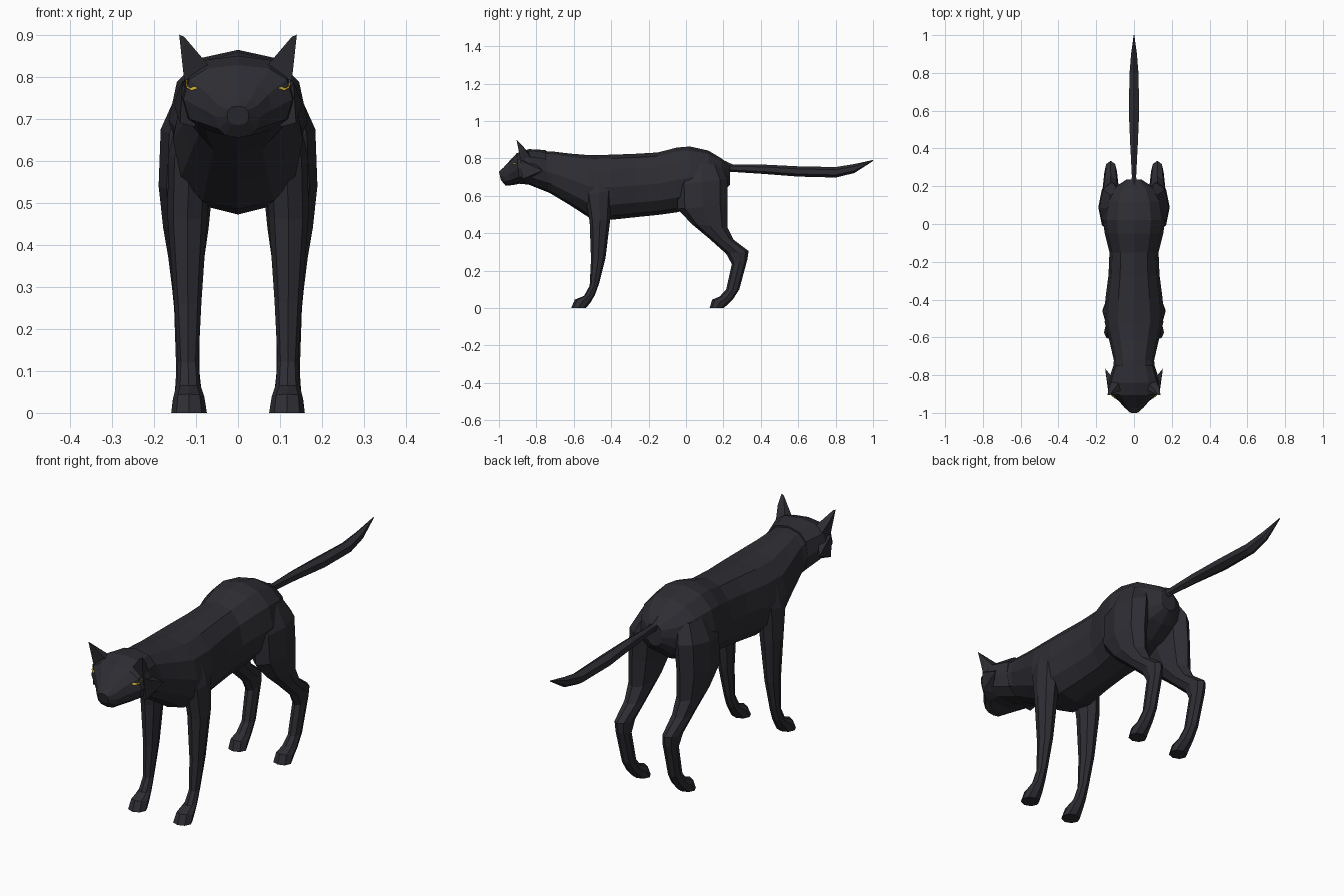
import bpy, bmesh, math
from mathutils import Vector
from mathutils.bvhtree import BVHTree

cube = bpy.data.objects.get("Cube")
if cube:
    bpy.data.objects.remove(cube, do_unlink=True)


def material(name, rgb):
    m = bpy.data.materials.new(name)
    m.use_nodes = True
    m.diffuse_color = (*rgb, 1)
    m.node_tree.nodes["Principled BSDF"].inputs["Base Color"].default_value = (*rgb, 1)
    return m


FUR = material("black fur", (0.026, 0.026, 0.033))
YELLOW = material("yellow eye", (0.62, 0.43, 0.03))


def finish(name, bm, mat, mirror=False):
    bmesh.ops.recalc_face_normals(bm, faces=bm.faces)
    mesh = bpy.data.meshes.new(name)
    bm.to_mesh(mesh)
    mesh.materials.append(mat)
    obj = bpy.data.objects.new(name, mesh)
    bpy.context.collection.objects.link(obj)
    if mirror:
        obj.modifiers.new("both sides", 'MIRROR')
    return obj


def loft(rings, sides, power=1.0):
    """Skin rings given as (y, z of one edge, y, z of the opposite edge, x min, x max)."""
    bm = bmesh.new()
    loops = []
    for ya, za, yb, zb, x0, x1 in rings:
        a, b = Vector((0, ya, za)), Vector((0, yb, zb))
        loop = []
        for i in range(sides):
            t = math.tau * i / sides
            c, s = (math.copysign(abs(round(v, 6)) ** power, v) for v in (math.cos(t), math.sin(t)))
            p = (a + b) / 2 + (a - b) / 2 * c
            p.x = (x0 + x1) / 2 + (x1 - x0) / 2 * s
            loop.append(bm.verts.new(p))
        loops.append(loop)
    for low, high in zip(loops, loops[1:]):
        for i in range(sides):
            j = (i + 1) % sides
            bm.faces.new((low[i], low[j], high[j], high[i]))
    bm.faces.new(loops[0])
    bm.faces.new(loops[-1])
    return bm


def hull(points):
    bm = bmesh.new()
    verts = [bm.verts.new(p) for p in points]
    bmesh.ops.convex_hull(bm, input=verts)
    return bm


def upright(rows):
    """Rows of (y, top, bottom, half width) as vertical rings."""
    return [(y, top, y, low, -w, w) for y, top, low, w in rows]


# Trunk with neck and rump
finish("body", loft(upright([
    (-.82, .84, .66, .11), (-.72, .838, .61, .107), (-.62, .826, .55, .13),
    (-.52, .818, .485, .155), (-.40, .82, .472, .152), (-.27, .825, .486, .135),
    (-.15, .832, .498, .13), (-.05, .858, .512, .155), (.02, .864, .53, .165),
    (.12, .842, .56, .15), (.19, .80, .61, .11), (.235, .765, .66, .04)]), 12, .88), FUR)

# Head, tapering to the muzzle
head = loft([
    (-1.0, .73, -.99, .685, -.026, .026), (-.975, .752, -.965, .655, -.052, .052),
    (-.945, .785, -.93, .657, -.08, .08), (-.905, .828, -.89, .665, -.13, .13),
    (-.84, .85, -.84, .66, -.138, .138), (-.75, .845, -.74, .62, -.108, .108)], 12, .8)
surface = BVHTree.FromBMesh(head)
finish("head", head, FUR)

# Eyes laid on the head surface
bm = bmesh.new()
corners = []
for x, z in ((.122, .797), (.094, .772), (.108, .767), (.121, .774)):
    hit = surface.ray_cast(Vector((x, -2, z)), Vector((0, 1, 0)))[0]
    corners.append((hit or Vector((x, -.9, z))) + Vector((.002, -.005, 0)))
bm.faces.new([bm.verts.new(p) for p in corners])
bmesh.ops.solidify(bm, geom=bm.faces[:], thickness=.004)
finish("eyes", bm, YELLOW, True)

# Ears and cheek tufts
finish("ears", hull([(.06, -.875, .815), (.128, -.885, .79), (.115, -.825, .80),
                     (.07, -.83, .82), (.128, -.905, .895), (.14, -.905, .9),
                     (.135, -.87, .86)]), FUR, True)
finish("cheek_tufts", hull([(.132, -.885, .79), (.138, -.875, .69), (.10, -.86, .68),
                            (.10, -.83, .79), (.153, -.765, .735)]), FUR, True)

# Front legs, shoulder to paw
finish("front_legs", loft([
    (-.54, .74, -.40, .74, .05, .135), (-.54, .60, -.393, .63, .065, .166),
    (-.515, .46, -.405, .475, .073, .168), (-.508, .26, -.43, .27, .087, .152),
    (-.515, .12, -.465, .13, .094, .143), (-.545, .065, -.487, .07, .09, .146),
    (-.595, .045, -.51, .03, .08, .154), (-.614, 0, -.535, 0, .074, .159)], 8), FUR, True)

# Hind legs, thigh to hock to paw
finish("hind_legs", loft([
    (-.01, .78, .18, .765, .03, .14), (-.05, .66, .222, .69, .045, .184),
    (-.045, .53, .222, .55, .06, .189), (.03, .45, .222, .43, .07, .178),
    (.12, .375, .255, .365, .08, .166), (.215, .29, .335, .305, .09, .157),
    (.245, .235, .328, .26, .092, .152), (.215, .10, .285, .10, .092, .147),
    (.18, .062, .25, .045, .087, .15), (.14, .045, .225, .02, .08, .155),
    (.126, 0, .2, 0, .074, .159)], 8), FUR, True)

# Tail
finish("tail", loft(upright([
    (.18, .80, .72, .025), (.25, .768, .728, .013), (.42, .767, .717, .023),
    (.60, .758, .703, .032), (.80, .754, .698, .027), (.90, .77, .722, .018),
    (1.0, .792, .786, .002)]), 6), FUR)
